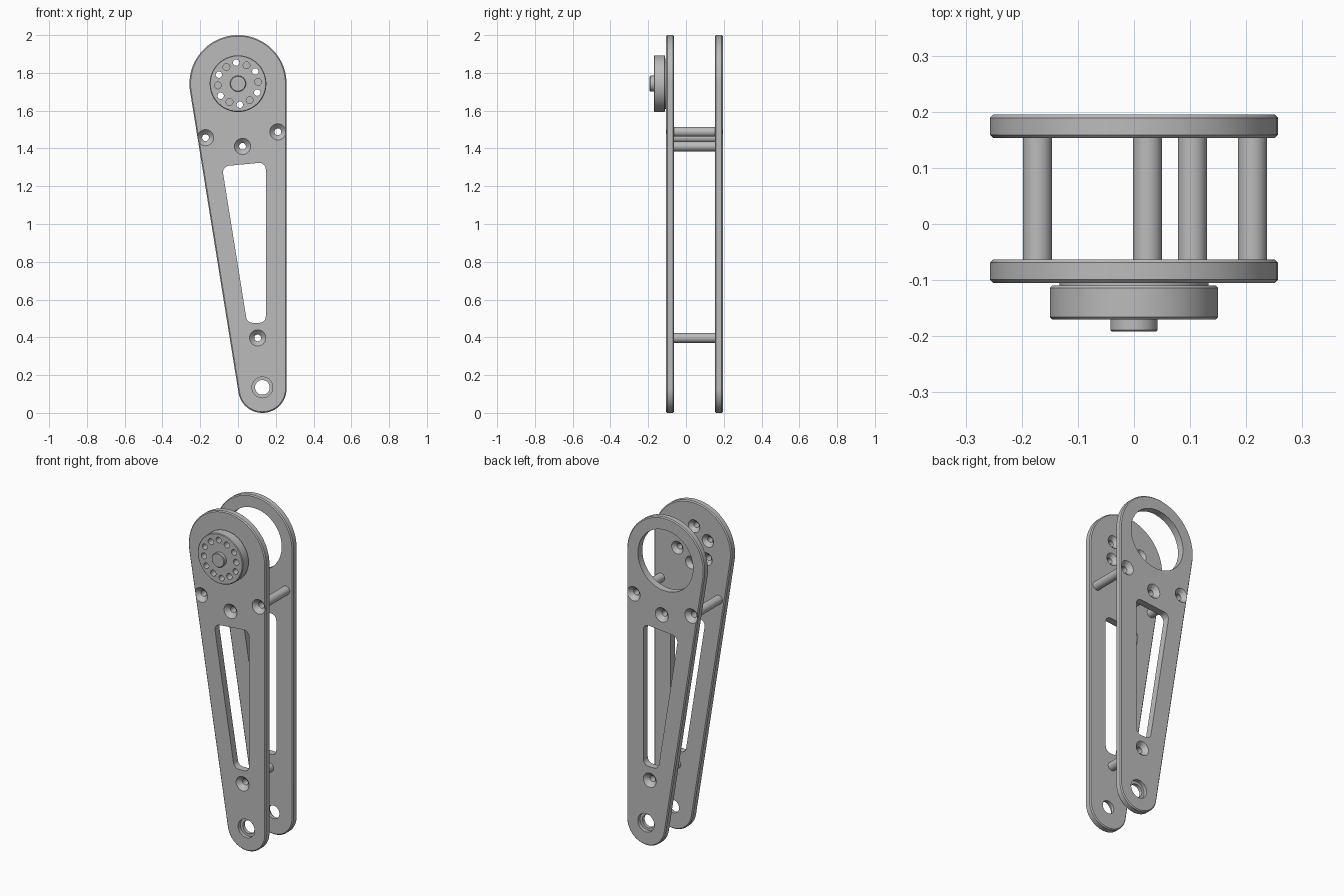
import bpy, bmesh
from math import cos, sin, pi, atan2, radians, tan
from mathutils import Vector

cube = bpy.data.objects.get("Cube")
if cube:
    bpy.data.objects.remove(cube, do_unlink=True)

# one machined metal colour
metal = bpy.data.materials.new("metal_grey")
metal.use_nodes = True
grey = (0.5, 0.5, 0.5, 1)
metal.diffuse_color = grey
metal.node_tree.nodes["Principled BSDF"].inputs["Base Color"].default_value = grey

# plate layout in x, z
TOP, TOP_R = Vector((0, 1.743)), 0.257
FOOT, FOOT_R = Vector((0.129, 0.128)), 0.128
PIVOT = (0.129, 0.135)
SCREWS = [(-0.172, 1.457), (0.024, 1.411), (0.211, 1.488), (0.104, 0.397)]
SLOT = [(-0.085, 1.305), (0.147, 1.327), (0.147, 0.477), (0.048, 0.477)]
THICK, EDGE = 0.042, 0.006
FRONT_Y, BACK_Y = -0.105, 0.195      # outer faces of the two plates


def loft(bm, rings):
    """Closed solid through equal rings of (x, y, z) points."""
    rows = [[bm.verts.new(p) for p in ring] for ring in rings]
    n = len(rows[0])
    for a, b in zip(rows, rows[1:]):
        for i in range(n):
            j = (i + 1) % n
            bm.faces.new((a[i], a[j], b[j], b[i]))
    bm.faces.new(rows[0])
    bm.faces.new(rows[-1])


def turn(bm, centre, profile, n=40):
    """Solid turned about a y axis from (radius, y) steps."""
    loft(bm, [[(centre[0] + r * cos(2 * pi * i / n), y, centre[1] + r * sin(2 * pi * i / n))
               for i in range(n)] for r, y in profile])


def finish(name, bm):
    bmesh.ops.recalc_face_normals(bm, faces=bm.faces)
    mesh = bpy.data.meshes.new(name)
    bm.to_mesh(mesh)
    bm.free()
    mesh.materials.append(metal)
    obj = bpy.data.objects.new(name, mesh)
    bpy.context.collection.objects.link(obj)
    return obj


def activate(obj):
    bpy.ops.object.select_all(action='DESELECT')
    obj.select_set(True)
    bpy.context.view_layer.objects.active = obj


def smooth(obj):
    activate(obj)
    bpy.ops.object.shade_smooth_by_angle(angle=radians(30))


def cut(obj, bm):
    cutter = finish("cutter", bm)
    cutter.hide_render = True
    mod = obj.modifiers.new("holes", 'BOOLEAN')
    mod.operation, mod.solver, mod.object = 'DIFFERENCE', 'EXACT', cutter
    activate(obj)
    bpy.ops.object.modifier_apply(modifier=mod.name)
    bpy.data.objects.remove(cutter, do_unlink=True)


def outline(inset, y):
    """Two end arcs joined by their shared tangents."""
    d = TOP - FOOT
    split = 2 * atan2(d.y, d.x)
    pts = []
    for c, r, a, b in ((TOP, TOP_R, 0, split), (FOOT, FOOT_R, split, 2 * pi)):
        for i in range(49):
            t = a + (b - a) * i / 48
            pts.append((c.x + (r - inset) * cos(t), y, c.y + (r - inset) * sin(t)))
    return pts


def rounded(corners, radius, y, steps=8):
    pts = []
    for i, c in enumerate(corners):
        c = Vector(c)
        u = (Vector(corners[i - 1]) - c).normalized()
        v = (Vector(corners[(i + 1) % len(corners)]) - c).normalized()
        half = u.angle(v) / 2
        centre = c + (u + v).normalized() * radius / sin(half)
        p, q = c + u * radius / tan(half) - centre, c + v * radius / tan(half) - centre
        for k in range(steps + 1):
            w = centre + p.lerp(q, k / steps).normalized() * radius
            pts.append((w.x, y, w.y))
    return pts


def ring(count, radius, start):
    return [(TOP.x + radius * cos(radians(start + 360 * k / count)),
             TOP.y + radius * sin(radians(start + 360 * k / count))) for k in range(count)]


def countersink(bm, centre, face, inward, bore, rim):
    """Conical screw seat entering a face, with a through bore."""
    turn(bm, centre, [(rim, face - inward * 0.02), (rim, face),
                      (bore, face + inward * (rim - bore)), (bore, face + inward * 0.07)], 32)


BOLTS = ring(6, 0.112, 95)


def plate(name, face, inward):
    far = face + inward * THICK
    bm = bmesh.new()
    loft(bm, [outline(EDGE, face), outline(0, face + inward * EDGE),
              outline(0, far - inward * EDGE), outline(EDGE, far)])
    obj = finish(name, bm)
    holes = bmesh.new()
    loft(holes, [rounded(SLOT, 0.034, face - inward * 0.02), rounded(SLOT, 0.034, far + inward * 0.02)])
    for s in SCREWS:
        countersink(holes, s, face, inward, 0.018, 0.043)
    # stepped pivot hole
    turn(holes, PIVOT, [(0.055, face - inward * 0.02), (0.055, face + inward * 0.022),
                        (0.039, face + inward * 0.022), (0.039, far + inward * 0.02)])
    if inward > 0:
        for b in BOLTS:      # hub bolts enter from the inner face
            countersink(holes, b, far, -1, 0.017, 0.038)
    else:
        turn(holes, TOP, [(0.183, face + 0.02), (0.183, far - 0.02)], 96)
    cut(obj, holes)
    smooth(obj)


plate("front_plate", FRONT_Y, 1)
plate("back_plate", BACK_Y, -1)

# hub with neck, chamfered disc and shaft stub
bm = bmesh.new()
turn(bm, TOP, [(0.133, -0.105), (0.133, -0.110), (0.146, -0.110), (0.150, -0.114), (0.150, -0.166),
               (0.146, -0.170), (0.042, -0.170), (0.042, -0.189), (0.039, -0.192)], 96)
hub = finish("hub", bm)
holes = bmesh.new()
for b in BOLTS:
    turn(holes, b, [(0.017, -0.2), (0.017, -0.09)], 24)
for b in ring(6, 0.107, 65):
    turn(holes, b, [(0.018, -0.2), (0.018, -0.115)], 24)
cut(hub, holes)
smooth(hub)

# hollow spacers between the plates
for i, s in enumerate(SCREWS):
    bm = bmesh.new()
    turn(bm, s, [(0.026, FRONT_Y + THICK), (0.026, BACK_Y - THICK)], 32)
    spacer = finish("spacer_%d" % (i + 1), bm)
    bore = bmesh.new()
    turn(bore, s, [(0.018, -0.1), (0.018, 0.19)], 32)
    cut(spacer, bore)
    smooth(spacer)
